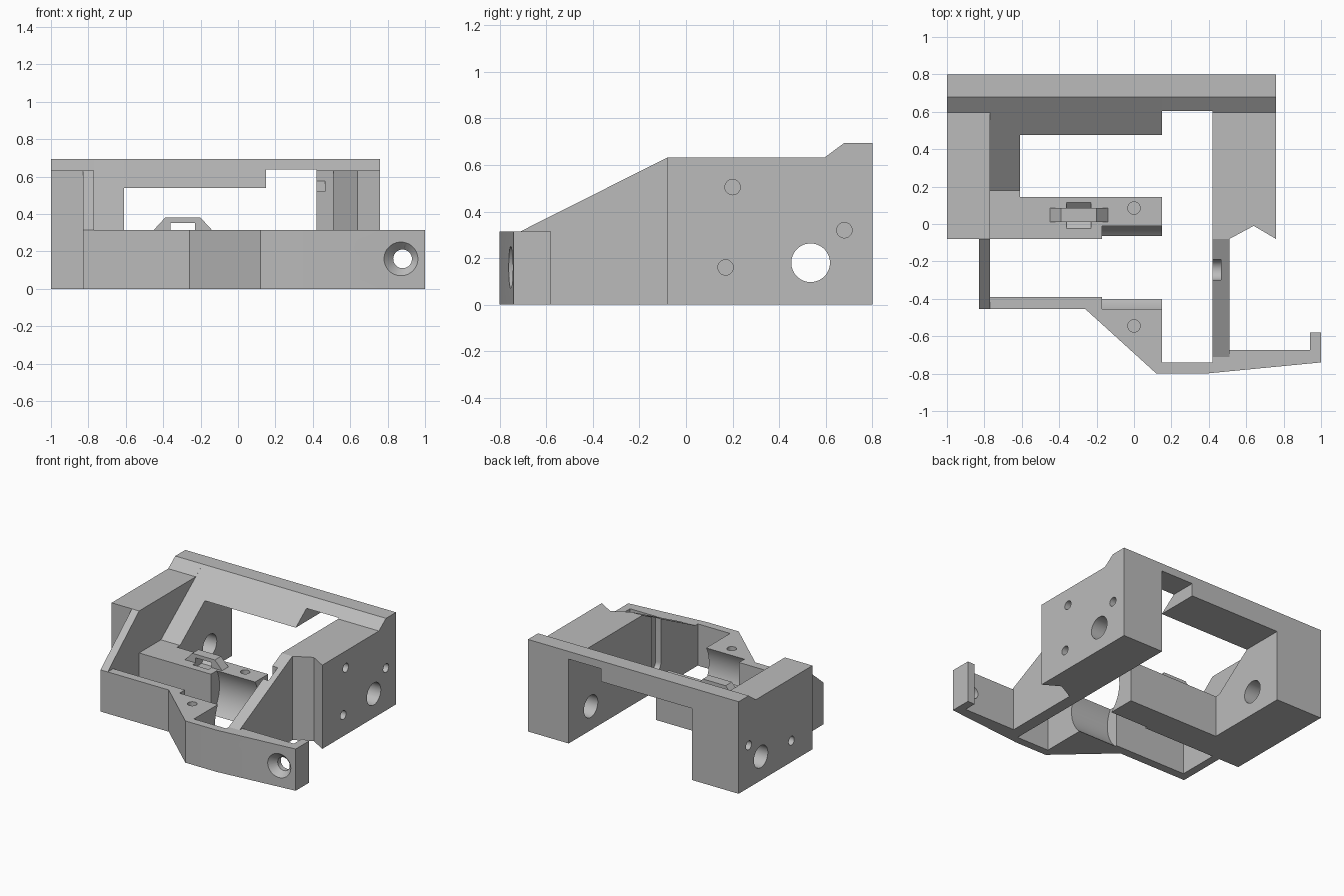
import bpy, bmesh, math
from mathutils import Matrix, Vector

cube = bpy.data.objects.get("Cube")
if cube:
    bpy.data.objects.remove(cube, do_unlink=True)

grey = bpy.data.materials.new("plain_grey")
grey.use_nodes = True
COLOUR = (0.5, 0.5, 0.5, 1)
grey.diffuse_color = COLOUR
grey.node_tree.nodes["Principled BSDF"].inputs["Base Color"].default_value = COLOUR


def to_object(name, bm):
    bmesh.ops.recalc_face_normals(bm, faces=bm.faces)
    mesh = bpy.data.meshes.new(name)
    bm.to_mesh(mesh)
    bm.free()
    obj = bpy.data.objects.new(name, mesh)
    bpy.context.collection.objects.link(obj)
    mesh.materials.append(grey)
    return obj


def prism(name, axis, outline, lo, hi):
    """Extrude an outline along an axis; x takes (y, z), y takes (x, z), z takes (x, y)."""
    place = {"x": lambda a, b: (lo, a, b), "y": lambda a, b: (a, lo, b),
             "z": lambda a, b: (a, b, lo)}[axis]
    bm = bmesh.new()
    face = bm.faces.new([bm.verts.new(place(a, b)) for a, b in outline])
    new = bmesh.ops.extrude_face_region(bm, geom=[face])["geom"]
    step = Vector([hi - lo if c == axis else 0 for c in "xyz"])
    bmesh.ops.translate(bm, vec=step, verts=[v for v in new if isinstance(v, bmesh.types.BMVert)])
    return to_object(name, bm)


def rect(a0, a1, b0, b1):
    return [(a0, b0), (a1, b0), (a1, b1), (a0, b1)]


def drill(axis, a, b, lo, hi, r, r_end=None):
    """Round cutter along an axis, optionally tapered."""
    turn = {"x": Matrix.Rotation(math.pi / 2, 4, "Y"),
            "y": Matrix.Rotation(-math.pi / 2, 4, "X"), "z": Matrix()}[axis]
    mid = (lo + hi) / 2
    centre = {"x": (mid, a, b), "y": (a, mid, b), "z": (a, b, mid)}[axis]
    bm = bmesh.new()
    bmesh.ops.create_cone(bm, cap_ends=True, segments=48, radius1=r,
                          radius2=r if r_end is None else r_end, depth=hi - lo,
                          matrix=Matrix.Translation(centre) @ turn)
    return to_object("cutter", bm)


def cut(obj, *cutters):
    bpy.context.view_layer.objects.active = obj
    for c in cutters:
        c.hide_render = True
        mod = obj.modifiers.new("cut", "BOOLEAN")
        mod.operation = "DIFFERENCE"
        mod.solver = "EXACT"
        mod.object = c
        bpy.ops.object.modifier_apply(modifier=mod.name)
        bpy.data.objects.remove(c, do_unlink=True)


# Key levels
LOW, HIGH, TOP = 0.315, 0.632, 0.695
BACK, FACE = 0.8, -0.08
BORE_Y, BORE_Z, BORE_R = -0.2325, 0.19, 0.255
SCREW = 0.033
lip = [(BACK, TOP), (0.68, TOP)]
block = [(FACE, 0), (BACK, 0)] + lip + [(0.595, HIGH), (FACE, HIGH)]


def axle_hole():
    return drill("x", 0.535, 0.18, -1.1, 1.1, 0.083)


# Side blocks and the sloped step inside the far one
outer_block = prism("outer_block", "x", block, -1, -0.77)
cut(outer_block, axle_hole(), *[drill("x", y, z, -1.1, -0.8, SCREW)
                                for y, z in ((0.68, 0.32), (0.17, 0.16))])

sloped_step = prism("sloped_step", "x",
                    [(FACE, 0), (BACK, 0)] + lip + [(0.18, LOW), (FACE, LOW)], -0.77, -0.61)
cut(sloped_step, axle_hole())

notched_block = prism("notched_block", "x", block, 0.42, 0.76)
cut(notched_block, axle_hole(),
    prism("cutter", "z", [(0.51, FACE), (0.51, -0.2), (0.77, -0.2), (0.77, -0.086), (0.64, -0.01)],
          -0.1, 1),
    *[drill("x", y, z, 0.55, 0.9, SCREW) for y, z in ((0.2, 0.505), (0.68, 0.32), (0.17, 0.16))])

# Back bridge, deep then shallow
prism("deep_bridge", "x", [(0.475, 0.54), (BACK, 0.54)] + lip, -0.61, 0.15)
prism("shallow_bridge", "x", [(0.603, 0.637), (BACK, 0.637)] + lip, 0.15, 0.42)

# Crossbar with round seat, screw hole and tie recess
crossbar = prism("crossbar", "z", rect(-0.61, 0.15, FACE, 0.145), 0, LOW)
cut(crossbar, drill("x", BORE_Y, BORE_Z, -0.17, 0.2, BORE_R),
    drill("z", 0, 0.085, 0.15, 0.4, SCREW),
    prism("cutter", "x", [(-0.025, 0.4), (-0.025, LOW), (0.01, 0.285),
                          (0.08, 0.285), (0.115, LOW), (0.115, 0.4)], -0.36, -0.23))

# Tie loop on the crossbar
prism("tie_loop", "y", [(-0.45, LOW), (-0.39, 0.38), (-0.2, 0.38), (-0.14, LOW),
                        (-0.23, LOW), (-0.23, 0.353), (-0.36, 0.353), (-0.36, LOW)], 0.01, 0.085)

# Sloping rails
prism("thin_rail", "x", [(-0.455, 0), (FACE, 0), (FACE, HIGH), (-0.455, LOW)], -0.83, -0.77)
thick_rail = prism("thick_rail", "x", [(-0.74, 0), (FACE, 0), (FACE, HIGH),
                                       (-0.71, LOW), (-0.74, LOW)], 0.42, 0.51)
slot_arc = [(-0.245 + 0.055 * math.cos(t), BORE_Z + 0.055 * math.sin(t))
            for t in (math.pi + math.pi * i / 16 for i in range(17))]
cut(thick_rail, prism("cutter", "x", slot_arc + [(-0.19, 0.8), (-0.3, 0.8)], 0.4, 0.465))

# Front bar, widening into a seat and running out to the hooked arm
front_bar = prism("front_bar", "z", [(-0.77, -0.455), (-0.26, -0.455), (0.12, -0.8), (0.15, -0.8),
                                     (0.15, -0.39), (-0.77, -0.39)], 0, LOW)
cut(front_bar, drill("x", BORE_Y, BORE_Z, -0.17, 0.2, BORE_R),
    drill("z", 0, -0.545, 0.15, 0.4, SCREW))

front_arm = prism("front_arm", "z", [(0.15, -0.8), (0.38, -0.8), (1, -0.74), (1, -0.58),
                                     (0.94, -0.58), (0.94, -0.675), (0.42, -0.675),
                                     (0.42, -0.74), (0.15, -0.74)], 0, LOW)
cut(front_arm, drill("y", 0.88, 0.16, -0.9, -0.6, 0.05),
    drill("y", 0.88, 0.16, -0.772, -0.712, 0.11, 0.05))

# Smooth the round holes while keeping edges crisp
bpy.ops.object.select_all(action="DESELECT")
for obj in bpy.context.collection.objects:
    if obj.type == "MESH" and grey.name in obj.data.materials:
        obj.select_set(True)
        bpy.context.view_layer.objects.active = obj
bpy.ops.object.shade_smooth_by_angle(angle=math.radians(20))
